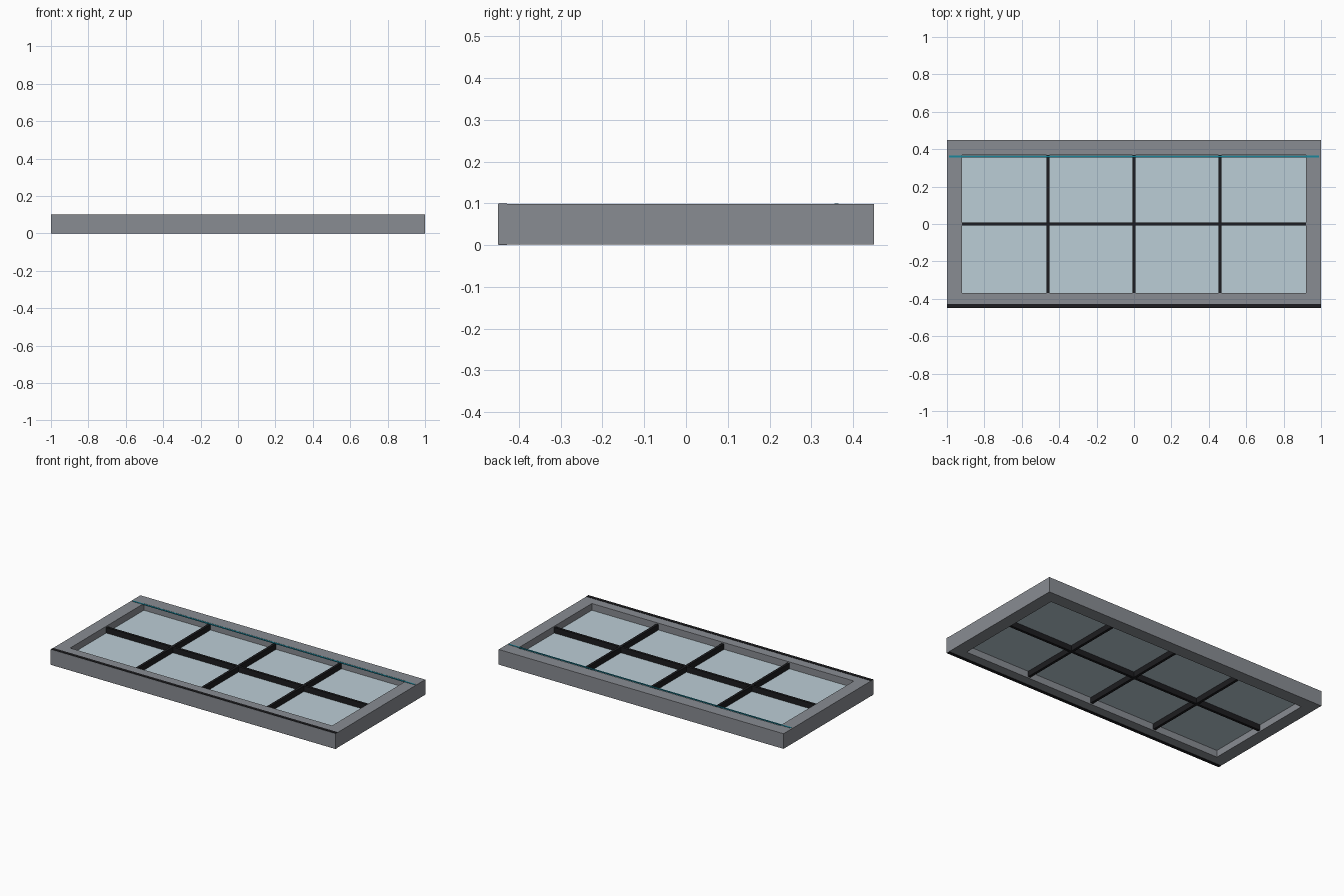
import bpy

if "Cube" in bpy.data.objects:
    bpy.data.objects.remove(bpy.data.objects["Cube"])


def material(name, rgb):
    m = bpy.data.materials.new(name)
    m.diffuse_color = (*rgb, 1)
    m.use_nodes = True
    m.node_tree.nodes["Principled BSDF"].inputs["Base Color"].default_value = m.diffuse_color
    return m


GREY = material("frame grey", (0.25, 0.265, 0.29))
BLACK = material("black rubber", (0.012, 0.012, 0.014))
GLASS = material("pale glass", (0.50, 0.61, 0.67))
TEAL = material("teal", (0.01, 0.24, 0.33))


def box(name, x, y, z, mat):
    """Box from (min, max) pairs along each axis."""
    bpy.ops.mesh.primitive_cube_add(
        size=1, location=[(a + b) / 2 for a, b in (x, y, z)])
    ob = bpy.context.object
    ob.name = name
    ob.scale = [b - a for a, b in (x, y, z)]
    bpy.ops.object.transform_apply(location=False, rotation=False, scale=True)
    ob.data.materials.append(mat)
    return ob


W, D, IX, IY = 1.0, 0.45, 0.92, 0.37
Z = (0.002, 0.098)

# Outer frame: two long rails and two short stiles
for s, side in ((-1, "front"), (1, "back")):
    box(side + "_rail", (-W, W), sorted((s * IY, s * D)), Z, GREY)
for s, side in ((-1, "left"), (1, "right")):
    box(side + "_stile", sorted((s * IX, s * W)), (-IY, IY), Z, GREY)

# Glass pane
box("glass_pane", (-IX, IX), (-IY, IY), (0.045, 0.055), GLASS)

# Glazing bars
for i, x in enumerate((-0.46, 0, 0.46)):
    box(f"cross_bar_{i + 1}", (x - 0.008, x + 0.008), (-IY, IY), (0.01, 0.09), BLACK)
box("long_bar", (-IX, IX), (-0.008, 0.008), (0.01, 0.09), BLACK)

# Rubber seal along the front and coloured strip at the back
box("front_seal", (-W + 0.001, W - 0.001), (-0.4485, -0.428), (0, 0.1), BLACK)
box("accent_strip", (-0.99, 0.99), (0.355, 0.365), (0.096, 0.1), TEAL)
